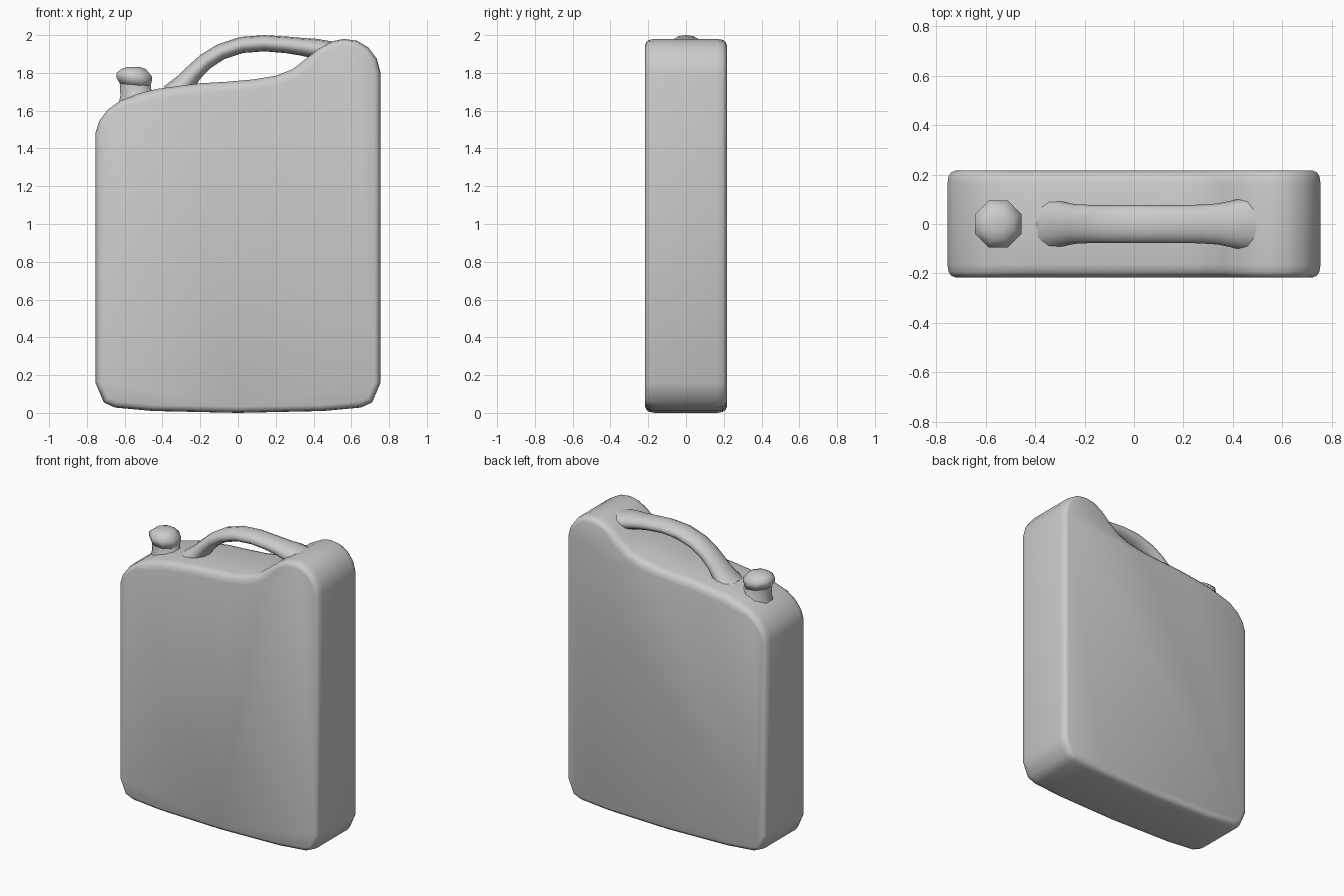
import bpy, bmesh, math
from mathutils import Vector

if "Cube" in bpy.data.objects:
    bpy.data.objects.remove(bpy.data.objects["Cube"])


def loft(name, rings, angle=50):
    """Skin a list of equal-length closed rings, cap both ends, shade smooth."""
    bm = bmesh.new()
    loops = [[bm.verts.new(p) for p in ring] for ring in rings]
    for a, b in zip(loops, loops[1:]):
        for i in range(len(a)):
            j = (i + 1) % len(a)
            bm.faces.new((a[i], a[j], b[j], b[i]))
    bm.faces.new(loops[0][::-1])
    bm.faces.new(loops[-1])
    bmesh.ops.recalc_face_normals(bm, faces=bm.faces)
    mesh = bpy.data.meshes.new(name)
    bm.to_mesh(mesh)
    bm.free()
    ob = bpy.data.objects.new(name, mesh)
    bpy.context.collection.objects.link(ob)
    bpy.ops.object.select_all(action='DESELECT')
    bpy.context.view_layer.objects.active = ob
    ob.select_set(True)
    bpy.ops.object.shade_smooth_by_angle(angle=math.radians(angle))
    return ob


# Body: side outline (x, z), counter-clockwise, swept in y with rounded rims
outline = [
    (-0.755, 0.16), (-0.71, 0.055), (-0.65, 0.028), (-0.45, 0.01), (0, 0.0),
    (0.45, 0.01), (0.65, 0.028), (0.71, 0.055), (0.755, 0.16),
    (0.755, 1.80), (0.735, 1.875), (0.69, 1.935), (0.63, 1.97), (0.56, 1.98),
    (0.50, 1.968), (0.43, 1.93), (0.36, 1.875), (0.29, 1.82), (0.20, 1.785),
    (0.08, 1.765), (-0.06, 1.753), (-0.20, 1.745), (-0.32, 1.73),
    (-0.43, 1.715), (-0.53, 1.69), (-0.62, 1.655), (-0.69, 1.605),
    (-0.735, 1.545), (-0.755, 1.48),
]


def inset_outline(y, amount):
    ring, n = [], len(outline)
    for i, (x, z) in enumerate(outline):
        p = Vector((x, z))
        d1 = (p - Vector(outline[i - 1])).normalized()
        d2 = (Vector(outline[(i + 1) % n]) - p).normalized()
        t = (d1 + d2).normalized()
        # the rim is rounder beside the handle than on the rest of the can
        k = 1.5 if -0.6 < x < 0.38 and z > 1 else 0.9
        ring.append((x - t.y * amount * k, y, z + t.x * amount * k))
    return ring


rim = [(0.216, 0.036), (0.209, 0.017), (0.195, 0.006), (0.165, 0.0)]
steps = [(-y, d) for y, d in rim] + rim[::-1]
loft("can_body", [inset_outline(y, d) for y, d in steps])

# Handle: x, z, half width, half thickness along the grip, flared at both roots
path = [
    (-0.35, 1.68, 0.11, 0.065), (-0.28, 1.745, 0.088, 0.055),
    (-0.235, 1.80, 0.08, 0.047), (-0.17, 1.862, 0.077, 0.044),
    (-0.09, 1.912, 0.077, 0.043), (0.02, 1.948, 0.077, 0.043),
    (0.14, 1.957, 0.077, 0.043), (0.26, 1.948, 0.078, 0.044),
    (0.34, 1.938, 0.083, 0.047), (0.41, 1.928, 0.098, 0.053),
    (0.50, 1.91, 0.11, 0.055),
]
rings = []
for i, (x, z, w, h) in enumerate(path):
    a, b = path[max(i - 1, 0)], path[min(i + 1, len(path) - 1)]
    t = Vector((b[0] - a[0], 0, b[1] - a[1])).normalized()
    up = Vector((-t.z, 0, t.x))
    ring = []
    for k in range(12):
        c, s = math.cos(k * math.tau / 12), math.sin(k * math.tau / 12)
        ring.append(Vector((x, 0, z)) + Vector((0, c * w, 0)) + up * s * h)
    rings.append(ring)
loft("handle", rings, 70)


# Spout and cap: eight-sided turned shapes, stacked
def turned(name, profile, angle):
    return loft(name, [[(cx + r * math.cos((k + 0.5) * math.tau / 8) / 0.96,
                         r * math.sin((k + 0.5) * math.tau / 8) / 0.96,
                         z + tilt * math.cos((k + 0.5) * math.tau / 8))
                        for k in range(8)]
                       for cx, z, r, tilt in profile], angle)


turned("spout", [(-0.535, 1.60, 0.12, 0.03), (-0.535, 1.66, 0.10, 0.025),
                 (-0.54, 1.69, 0.086, 0.01), (-0.545, 1.75, 0.084, 0.0)], 70)
turned("cap", [(-0.545, 1.735, 0.084, -0.01), (-0.55, 1.765, 0.097, -0.01),
               (-0.55, 1.79, 0.098, -0.01), (-0.55, 1.822, 0.065, -0.002),
               (-0.55, 1.832, 0.03, 0.0)], 70)
